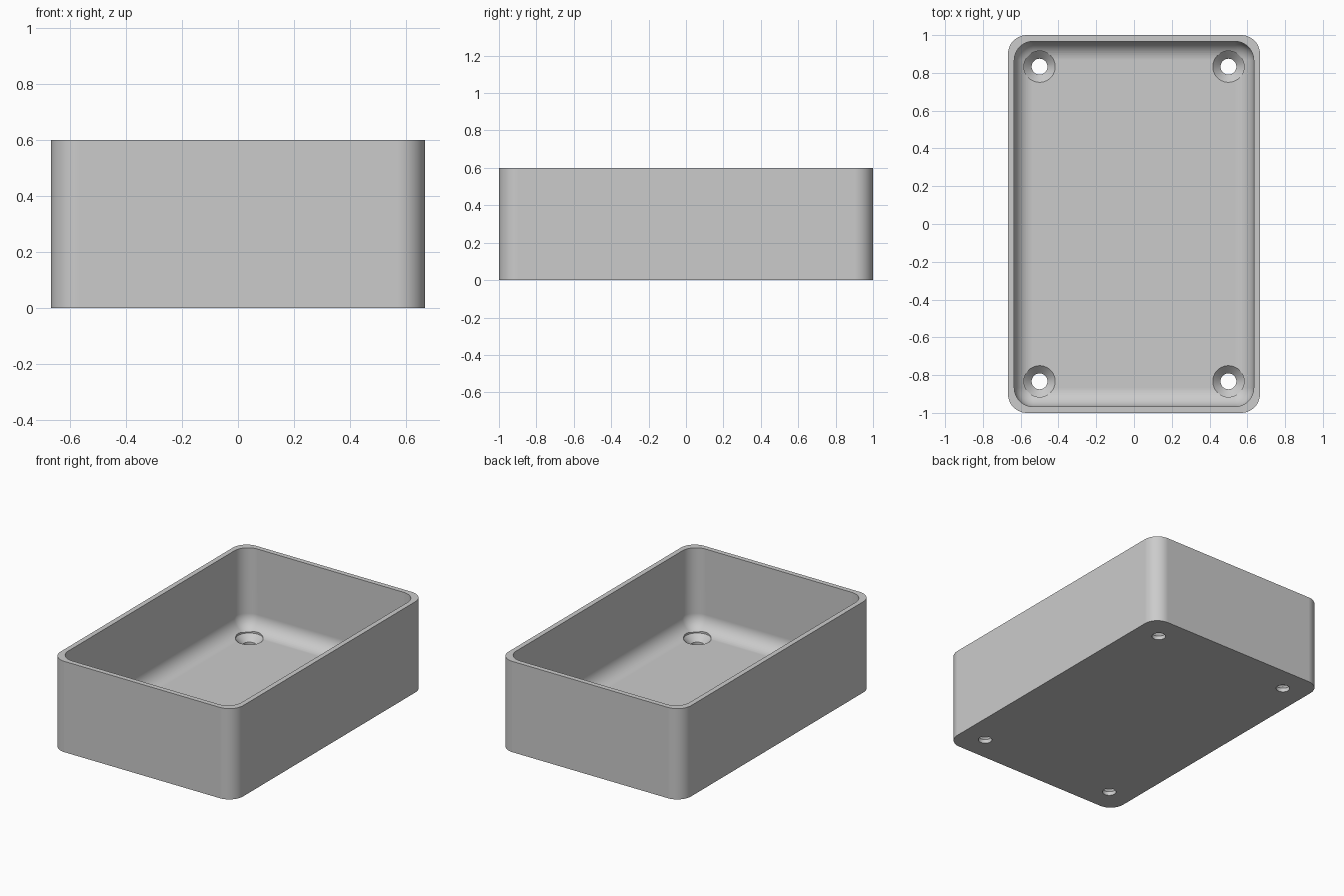
import bpy
import bmesh
from mathutils import Matrix, Vector
from math import tau, radians

cube = bpy.data.objects.get("Cube")
if cube:
    bpy.data.objects.remove(cube, do_unlink=True)

HALF_X, HALF_Y, HEIGHT = 0.667, 1.0, 0.6
WALL, FLOOR, RADIUS = 0.033, 0.067, 0.1
HOLE_R, SINK_R = 0.042, 0.083
HOLE_X, HOLE_Y = 0.5, 0.833

grey = bpy.data.materials.new("plain grey")
grey.use_nodes = True
grey.diffuse_color = (0.6, 0.6, 0.6, 1)
grey.node_tree.nodes["Principled BSDF"].inputs["Base Color"].default_value = grey.diffuse_color


def add_object(name, bm):
    bmesh.ops.recalc_face_normals(bm, faces=bm.faces)
    mesh = bpy.data.meshes.new(name)
    bm.to_mesh(mesh)
    bm.free()
    mesh.materials.append(grey)
    obj = bpy.data.objects.new(name, mesh)
    bpy.context.collection.objects.link(obj)
    return obj


def rounded_block(name, hx, hy, z0, z1, vertical_only):
    """Block with rounded upright edges, or with every edge rounded."""
    bm = bmesh.new()
    size = Matrix.Diagonal((2 * hx, 2 * hy, z1 - z0, 1))
    move = Matrix.Translation((0, 0, (z0 + z1) / 2))
    bmesh.ops.create_cube(bm, size=1, matrix=move @ size)
    edges = [e for e in bm.edges if not vertical_only
             or abs(e.verts[0].co.z - e.verts[1].co.z) > 0.01]
    bmesh.ops.bevel(bm, geom=edges, offset=RADIUS, segments=12,
                    profile=0.5, affect='EDGES')
    return add_object(name, bm)


def screw_hole_cutter(name, x, y):
    """Lathed solid: straight bore opening into a countersink."""
    bm = bmesh.new()
    profile = [(0, -0.1), (HOLE_R, -0.1), (HOLE_R, FLOOR - (SINK_R - HOLE_R)),
               (SINK_R, FLOOR), (SINK_R, 0.2), (0, 0.2)]
    verts = [bm.verts.new((r, 0, z)) for r, z in profile]
    edges = [bm.edges.new(pair) for pair in zip(verts, verts[1:])]
    bmesh.ops.spin(bm, geom=verts + edges, cent=(0, 0, 0), axis=(0, 0, 1),
                   angle=tau, steps=48)
    bmesh.ops.remove_doubles(bm, verts=bm.verts, dist=1e-4)
    bmesh.ops.translate(bm, verts=bm.verts, vec=Vector((x, y, 0)))
    return add_object(name, bm)


# Open box shell
box = rounded_block("open_box", HALF_X, HALF_Y, 0, HEIGHT, True)

# Cavity with filleted floor, then four countersunk screw holes
cutters = [rounded_block("cavity_cutter", HALF_X - WALL, HALF_Y - WALL,
                         FLOOR, HEIGHT + 0.3, False)]
for sx in (-1, 1):
    for sy in (-1, 1):
        cutters.append(screw_hole_cutter("screw_hole_cutter", sx * HOLE_X, sy * HOLE_Y))

bpy.ops.object.select_all(action='DESELECT')
box.select_set(True)
bpy.context.view_layer.objects.active = box
for cutter in cutters:
    cutter.hide_render = True
    mod = box.modifiers.new("cut", 'BOOLEAN')
    mod.operation = 'DIFFERENCE'
    mod.solver = 'EXACT'
    mod.object = cutter
    bpy.ops.object.modifier_apply(modifier=mod.name)
    bpy.data.objects.remove(cutter, do_unlink=True)

# Smooth rounded corners, crisp rims, flat walls
bpy.ops.object.shade_smooth_by_angle(angle=radians(30))
weighted = box.modifiers.new("flat_walls", 'WEIGHTED_NORMAL')
weighted.keep_sharp = True
